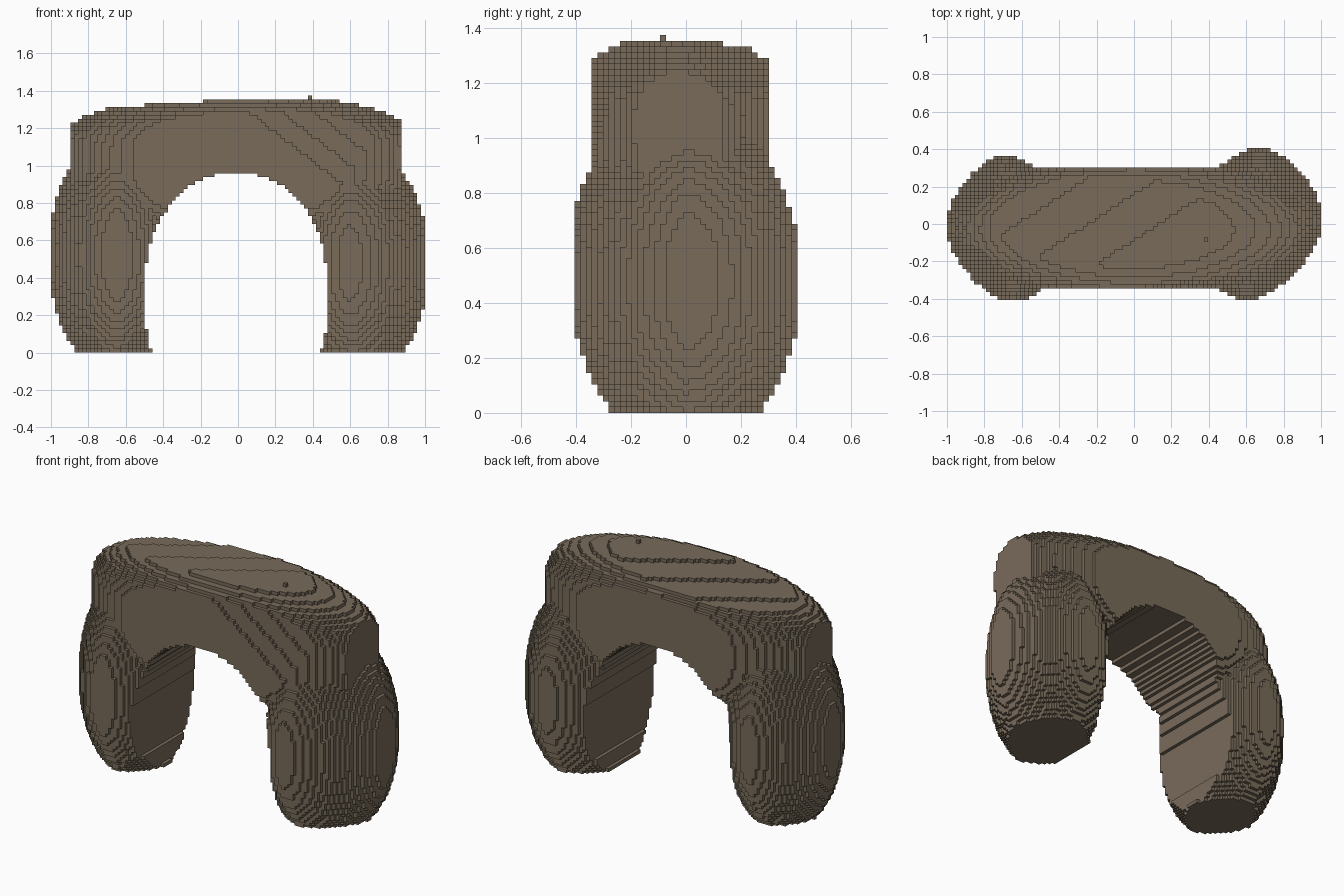
import bpy
import bmesh

cube = bpy.data.objects.get("Cube")
if cube:
    bpy.data.objects.remove(cube, do_unlink=True)

# Cube grid that the stepped surface is cut from
COUNT = (96, 39, 66)
CELL = 2 / COUNT[0]


def centre(i, j, k):
    return ((i + 0.5 - COUNT[0] / 2) * CELL,
            (j + 0.5 - COUNT[1] / 2) * CELL,
            (k + 0.5) * CELL)


# Pillar with a slightly skewed diamond-like plan, flat on the ground
def in_leg(x, y, z, cx, cy, cz, rx, ry, skew):
    across = abs((x - cx - skew * y) / rx) ** 1.6
    along = abs((y - cy) / ry) ** 1.6
    return across + along + abs((z - cz) / 0.64) ** 2.4 < 1


# Pillow-like lintel with sliced sides and ends
def in_lintel(x, y, z):
    if not (-0.9 < x < 0.875 and -0.345 < y < 0.303):
        return False
    # Tilted top and the shallow chamfer on the front
    if z > min(1.355, 1.344 + 0.055 * (x + 0.19) - 0.085 * (y + 0.21)):
        return False
    if y < -0.345 + 0.12 * (x - 0.05 + 1.3 * (z - 1.22)):
        return False
    flat = ((x - 0.005) / 0.95) ** 2 + ((y + 0.025) / 0.385) ** 2
    height = 0.33 if z > 1.05 else 0.48
    return flat + abs((z - 1.05) / height) ** 3.2 < 1


# Straight-through arched opening
def in_opening(x, z):
    return abs((x + 0.01) / 0.493) ** 2.2 + abs((z - 0.3) / 0.66) ** 2.2 < 1


def solid(x, y, z):
    if in_opening(x, z):
        return False
    return (in_leg(x, y, z, -0.665, -0.025, 0.52, 0.345, 0.397, -0.05)
            or in_leg(x, y, z, 0.635, 0, 0.48, 0.378, 0.412, 0.09)
            or in_lintel(x, y, z))


cells = {(i, j, k)
         for i in range(COUNT[0])
         for j in range(COUNT[1])
         for k in range(COUNT[2])
         if solid(*centre(i, j, k))}

# Single chip standing on the top
chip_i, chip_j = 66, 15
top = max(k for i, j, k in cells if (i, j) == (chip_i, chip_j))
cells.update((chip_i, chip_j, k) for k in range(top, COUNT[2]))

# Skin the exposed sides of the cells
bm = bmesh.new()
corners = {}


def corner(key):
    if key not in corners:
        i, j, k = key
        corners[key] = bm.verts.new(((i - COUNT[0] / 2) * CELL,
                                     (j - COUNT[1] / 2) * CELL, k * CELL))
    return corners[key]


for cell in sorted(cells):
    for axis in range(3):
        u, v = (axis + 1) % 3, (axis + 2) % 3
        for side in (0, 1):
            beside = list(cell)
            beside[axis] += 2 * side - 1
            if tuple(beside) in cells:
                continue
            ring = []
            for a, b in ((0, 0), (1, 0), (1, 1), (0, 1)):
                key = list(cell)
                key[axis] += side
                key[u] += a
                key[v] += b
                ring.append(corner(tuple(key)))
            bm.faces.new(ring if side else ring[::-1])

mesh = bpy.data.meshes.new("stone_arch")
bm.to_mesh(mesh)
bm.free()

# Brown stone colour
stone = bpy.data.materials.new("brown_stone")
stone.use_nodes = True
colour = (0.188, 0.147, 0.102, 1)
stone.diffuse_color = colour
shader = next(n for n in stone.node_tree.nodes if n.type == "BSDF_PRINCIPLED")
shader.inputs["Base Color"].default_value = colour
mesh.materials.append(stone)

arch = bpy.data.objects.new("stone_arch", mesh)
bpy.context.collection.objects.link(arch)
